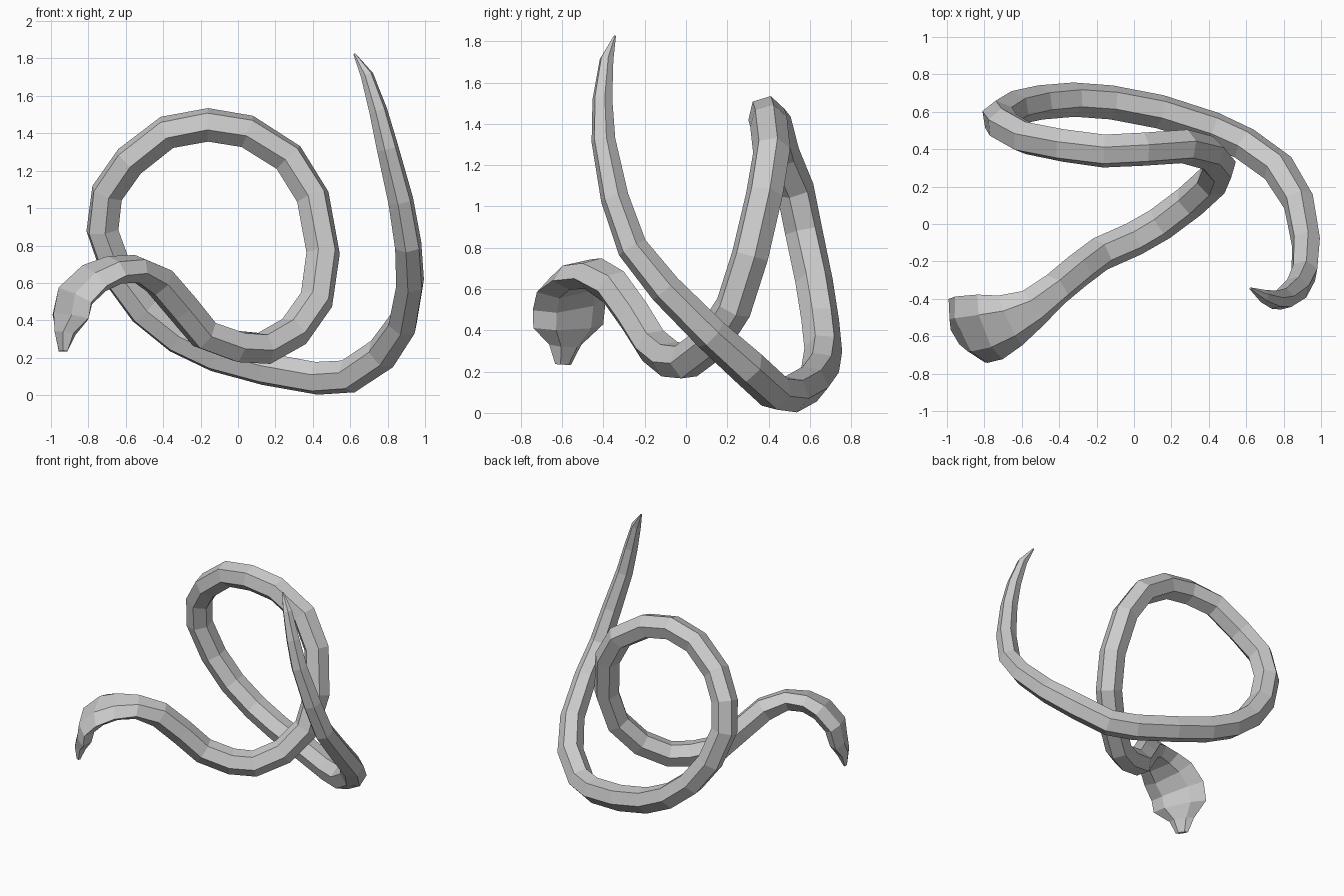
import bpy, bmesh, math
from mathutils import Vector

if "Cube" in bpy.data.objects:
    bpy.data.objects.remove(bpy.data.objects["Cube"])

SIDES = 6

# head and hood sections: x, y, z, half width, half thickness
HEAD = [
    (-.935, -.595, .235, .045, .015),
    (-.925, -.585, .33, .09, .045),
    (-.895, -.57, .42, .195, .06),
    (-.87, -.565, .53, .20, .07),
    (-.77, -.55, .625, .19, .07),
    (-.66, -.515, .67, .15, .07),
    (-.54, -.45, .675, .11, .075),
]

# body centre line, neck to tail
BODY = [
    (-.42, -.35, .61), (-.30, -.25, .47), (-.18, -.16, .325),
    (0, -.08, .26), (.14, 0, .25), (.30, .12, .34), (.42, .23, .51),
    (.455, .31, .76), (.40, .38, 1.06), (.27, .415, 1.27),
    (.05, .40, 1.41), (-.16, .39, 1.445), (-.38, .42, 1.405),
    (-.58, .46, 1.25), (-.70, .53, 1.08), (-.725, .57, .88),
    (-.64, .62, .64), (-.50, .65, .45), (-.32, .665, .305),
    (-.12, .65, .21), (.14, .60, .14), (.42, .51, .09),
    (.59, .43, .10), (.77, .30, .22), (.88, .12, .38),
    (.92, -.10, .60), (.91, -.26, .80), (.87, -.345, 1.04),
    (.80, -.40, 1.32), (.75, -.405, 1.52), (.69, -.385, 1.71),
    (.622, -.345, 1.825),
]
TAIL = [.085, .08, .075, .07, .06, .05, .035, .006]


def body_radius(i):
    t = i - (len(BODY) - len(TAIL))
    return TAIL[t] if t >= 0 else .092


def loft(name, sections, side):
    """Skin six-sided rings along a path, carrying the side direction along."""
    bm = bmesh.new()
    pts = [Vector(s[:3]) for s in sections]
    rings = []
    for i, (p, s) in enumerate(zip(pts, sections)):
        a = pts[max(i - 1, 0)]
        b = pts[min(i + 1, len(pts) - 1)]
        tangent = ((p - a).normalized() + (b - p).normalized()).normalized()
        side = (side - tangent * side.dot(tangent)).normalized()
        up = tangent.cross(side)
        ring = []
        for k in range(SIDES):
            ang = math.tau * k / SIDES
            ring.append(bm.verts.new(p + side * s[3] * math.cos(ang) + up * s[4] * math.sin(ang)))
        rings.append(ring)
    for r, q in zip(rings, rings[1:]):
        for k in range(SIDES):
            n = (k + 1) % SIDES
            bm.faces.new((r[k], r[n], q[n], q[k]))
    bm.faces.new(rings[0])
    bm.faces.new(rings[-1])
    bmesh.ops.recalc_face_normals(bm, faces=bm.faces)
    mesh = bpy.data.meshes.new(name)
    bm.to_mesh(mesh)
    bm.free()
    obj = bpy.data.objects.new(name, mesh)
    bpy.context.collection.objects.link(obj)
    return obj


# one continuous skin: flattened hood, coiled body, tapering tail
body = [(*p, body_radius(i), body_radius(i)) for i, p in enumerate(BODY)]
loft("snake_body", HEAD + body, Vector((.51, -.86, 0)))
